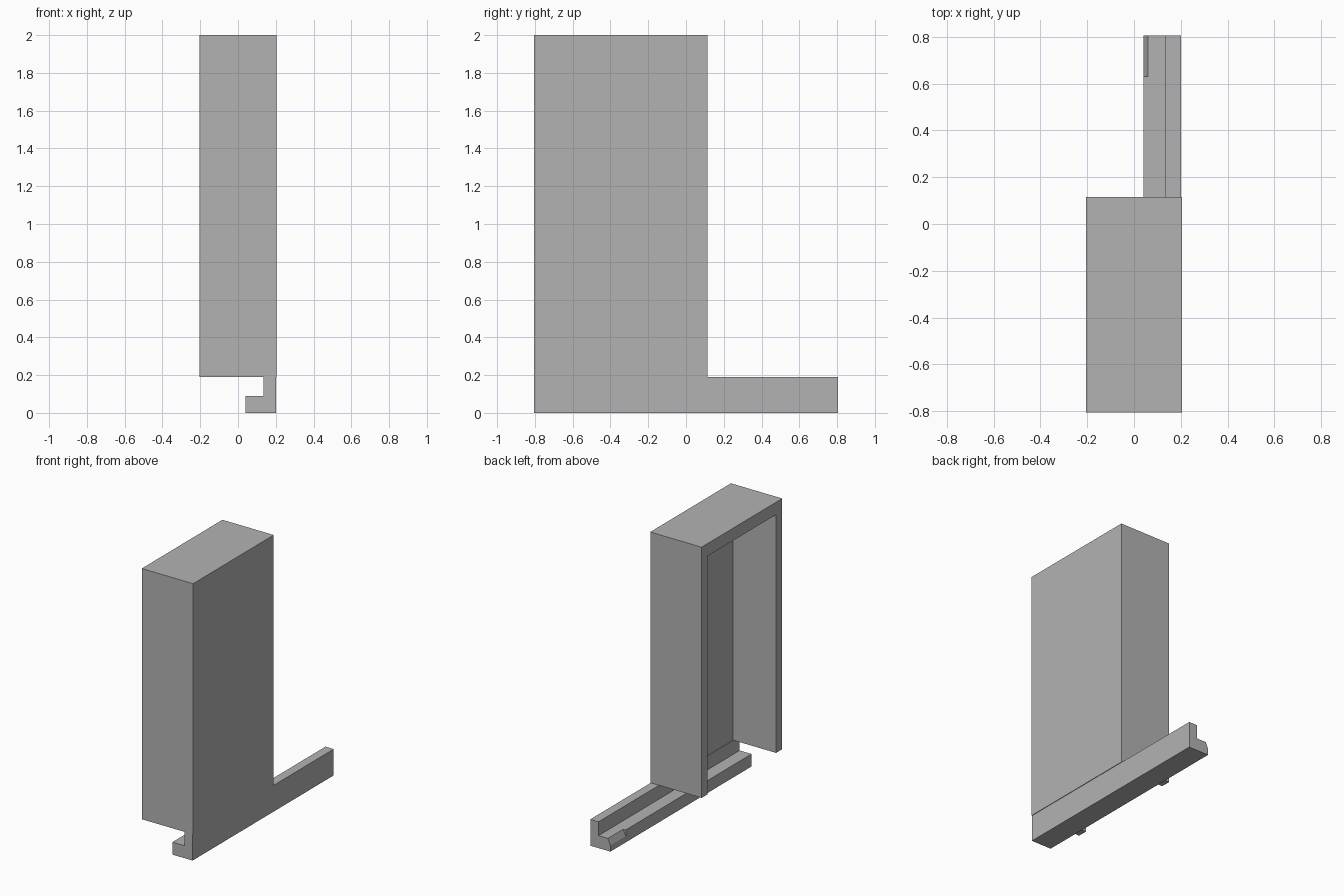
import bpy
import bmesh

cube = bpy.data.objects.get("Cube")
if cube:
    bpy.data.objects.remove(cube, do_unlink=True)

grey = bpy.data.materials.new("plain_grey")
grey.use_nodes = True
colour = (0.45, 0.45, 0.45, 1)
grey.diffuse_color = colour
grey.node_tree.nodes["Principled BSDF"].inputs["Base Color"].default_value = colour


def prism(name, profile, y0, y1):
    """Extrude an (x, z) profile from y0 to y1."""
    bm = bmesh.new()
    face = bm.faces.new([bm.verts.new((x, y0, z)) for x, z in profile])
    ext = bmesh.ops.extrude_face_region(bm, geom=[face])
    verts = [g for g in ext["geom"] if isinstance(g, bmesh.types.BMVert)]
    bmesh.ops.translate(bm, verts=verts, vec=(0, y1 - y0, 0))
    bmesh.ops.recalc_face_normals(bm, faces=bm.faces)
    mesh = bpy.data.meshes.new(name)
    bm.to_mesh(mesh)
    bm.free()
    mesh.materials.append(grey)
    obj = bpy.data.objects.new(name, mesh)
    bpy.context.collection.objects.link(obj)
    return obj


def box(name, x0, x1, y0, y1, z0, z1):
    return prism(name, [(x0, z0), (x1, z0), (x1, z1), (x0, z1)], y0, y1)


def cut(obj, cutter):
    """Subtract the cutter and discard it."""
    cutter.hide_render = True
    mod = obj.modifiers.new("cut", "BOOLEAN")
    mod.operation = "DIFFERENCE"
    mod.solver = "EXACT"
    mod.object = cutter
    bpy.context.view_layer.objects.active = obj
    bpy.ops.object.modifier_apply(modifier=mod.name)
    bpy.data.objects.remove(cutter, do_unlink=True)


FRONT, BACK, END = -0.805, 0.115, 0.805
WALL = 0.07

# Tall housing, open on its inner side and underneath
housing = box("housing", -0.205, 0.205, FRONT, BACK, 0.19, 2.0)
cut(housing, box("housing_cutter", -0.4, 0.14, FRONT + WALL, BACK - WALL, 0.0, 1.91))

# L-shaped bottom rail running past the housing
rail = prism("bottom_rail", [(0.04, 0), (0.201, 0), (0.201, 0.19), (0.135, 0.19),
                             (0.135, 0.09), (0.04, 0.09)], FRONT, END)

# Chamfer on the lip at the back end of the rail
cut(rail, prism("lip_cutter", [(0.04, 0.045), (0.06, 0.09), (0.06, 0.12),
                               (0.02, 0.12), (0.02, 0.045)], 0.63, END + 0.1))
